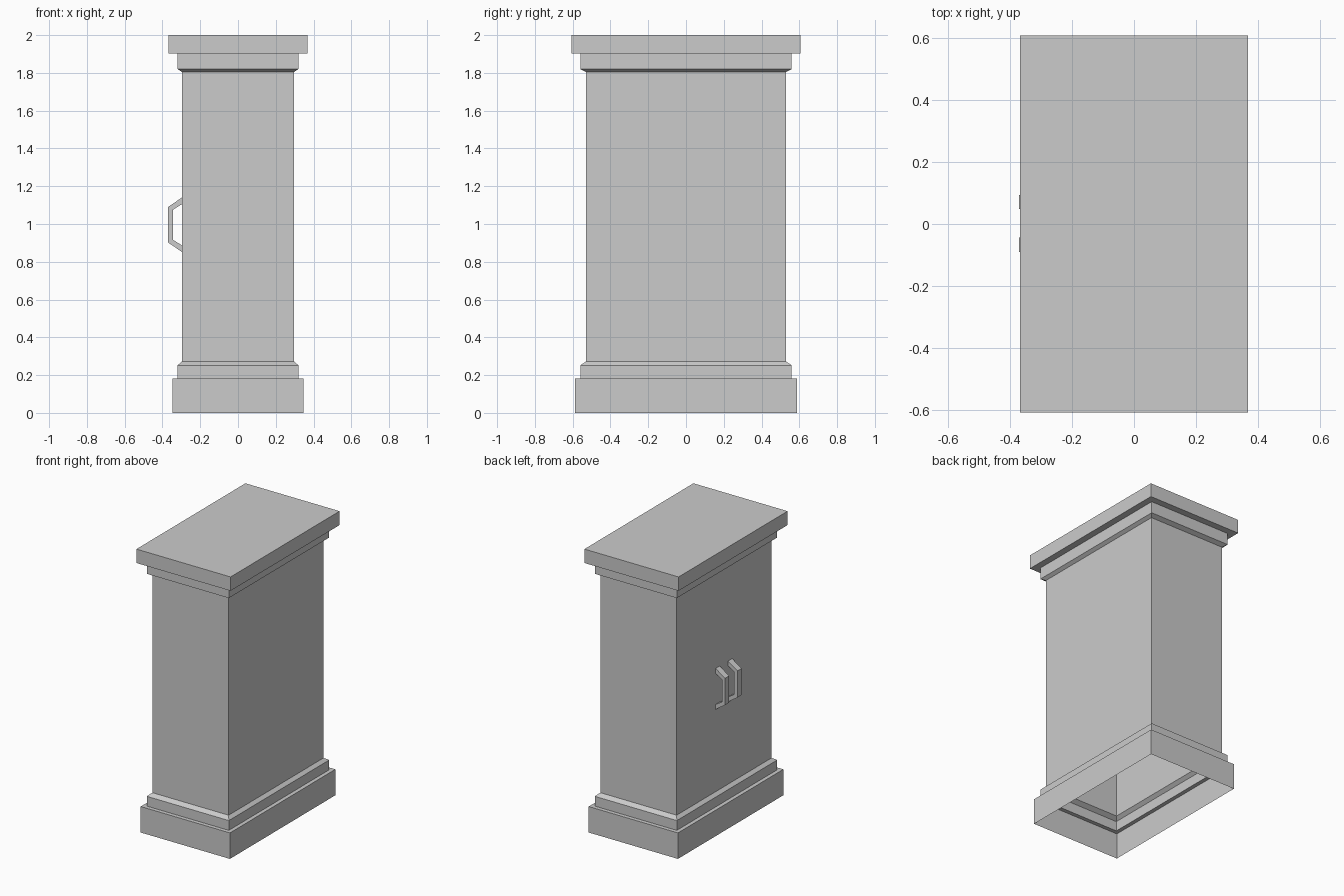
import bpy
import bmesh

cube = bpy.data.objects.get("Cube")
if cube:
    bpy.data.objects.remove(cube, do_unlink=True)

# One plain grey for everything
grey = bpy.data.materials.new("plain grey")
grey.use_nodes = True
colour = (0.6, 0.6, 0.6, 1)
grey.diffuse_color = colour
grey.node_tree.nodes["Principled BSDF"].inputs["Base Color"].default_value = colour


def add_object(name, bm):
    mesh = bpy.data.meshes.new(name)
    bm.to_mesh(mesh)
    bm.free()
    mesh.materials.append(grey)
    obj = bpy.data.objects.new(name, mesh)
    bpy.context.collection.objects.link(obj)
    return obj


# Pillar: a rectangular shell, open below, swept through (half x, half y, z)
profile = [
    (0.348, 0.587, 0.0), (0.348, 0.587, 0.183),      # plinth
    (0.32, 0.559, 0.183), (0.32, 0.559, 0.252),      # lower moulding
    (0.297, 0.529, 0.272), (0.297, 0.529, 1.805),    # shaft
    (0.32, 0.559, 1.82), (0.32, 0.559, 1.902),       # upper moulding
    (0.367, 0.607, 1.902), (0.367, 0.607, 2.0),      # cap
]
bm = bmesh.new()
rings = [[bm.verts.new((sx * hx, sy * hy, z))
          for sx, sy in ((-1, -1), (1, -1), (1, 1), (-1, 1))]
         for hx, hy, z in profile]
for low, high in zip(rings, rings[1:]):
    for i in range(4):
        j = (i + 1) % 4
        bm.faces.new((low[i], low[j], high[j], high[i]))
bm.faces.new(rings[-1])
add_object("pillar_shell", bm)

# Handles: a bent flat bar, outer path then inner path, extruded sideways
outer = [(-0.297, 1.14), (-0.37, 1.09), (-0.37, 0.902), (-0.297, 0.852)]
inner = [(-0.297, 1.105), (-0.345, 1.075), (-0.345, 0.917), (-0.297, 0.887)]
width = 0.046


def add_handle(name, y):
    bm = bmesh.new()
    a, b = ([bm.verts.new((x, y - width / 2, z)) for x, z in path]
            for path in (outer, inner))
    faces = [bm.faces.new((a[i], a[i + 1], b[i + 1], b[i])) for i in range(3)]
    ext = bmesh.ops.extrude_face_region(bm, geom=faces, use_keep_orig=True)
    moved = [v for v in ext["geom"] if isinstance(v, bmesh.types.BMVert)]
    bmesh.ops.translate(bm, verts=moved, vec=(0, width, 0))
    bmesh.ops.recalc_face_normals(bm, faces=bm.faces)
    add_object(name, bm)


add_handle("front_handle", -0.067)
add_handle("back_handle", 0.071)
